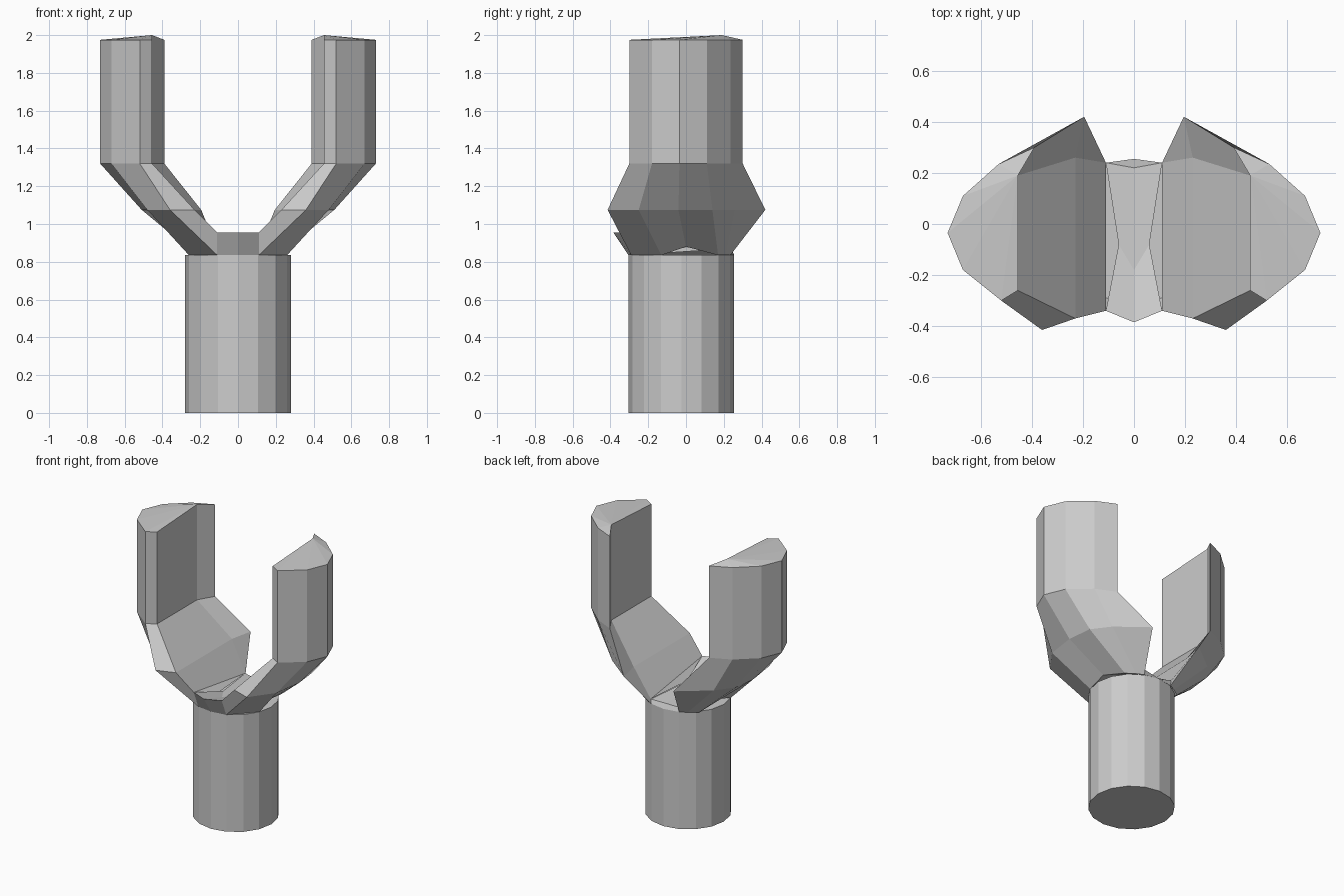
import bpy, bmesh
from math import sin, cos, pi

if "Cube" in bpy.data.objects:
    bpy.data.objects.remove(bpy.data.objects["Cube"], do_unlink=True)

grey = bpy.data.materials.new("plain grey")
grey.use_nodes = True
grey.diffuse_color = (0.6, 0.6, 0.6, 1)
grey.node_tree.nodes["Principled BSDF"].inputs["Base Color"].default_value = (0.6, 0.6, 0.6, 1)


def finish(name, bm, mirror=False):
    bmesh.ops.recalc_face_normals(bm, faces=bm.faces)
    mesh = bpy.data.meshes.new(name)
    bm.to_mesh(mesh)
    bm.free()
    mesh.materials.append(grey)
    obj = bpy.data.objects.new(name, mesh)
    bpy.context.collection.objects.link(obj)
    if mirror:
        obj.modifiers.new("mirror", "MIRROR").use_clip = True
    return obj


def bridge(bm, a, b):
    n = len(a)
    for i in range(n):
        j = (i + 1) % n
        bm.faces.new((a[i], a[j], b[j], b[i]))


# Handle: a sixteen-sided post
bm = bmesh.new()
rings = []
for z in (0, 0.835):
    rings.append([bm.verts.new((0.28 * sin(i * pi / 8), 0.28 * cos(i * pi / 8) - 0.025, z))
                  for i in range(16)])
bridge(bm, *rings)
for ring in rings:
    bm.faces.new(ring)
finish("handle", bm)

# Prongs: one section lofted from the handle rim to the tip, then mirrored
section = [(0.39, 0.30), (0.53, 0.235), (0.67, 0.11), (0.73, -0.035),
           (0.67, -0.18), (0.52, -0.30), (0.455, -0.26), (0.455, 0.19)]
root = [(0.11, 0.235, 0.835), (0.16, 0.21, 0.835), (0.22, 0.17, 0.835), (0.26, 0.0, 0.88),
        (0.26, -0.13, 0.835), (0.11, -0.29, 0.835), (0.11, -0.34, 0.955), (0.11, 0.24, 0.87)]
elbow = [(0.195, 0.42), (0.40, 0.26), (0.49, 0.14), (0.51, -0.04),
         (0.48, -0.25), (0.36, -0.415), (0.23, -0.37), (0.23, 0.26)]
bm = bmesh.new()
levels = [root,
          [(x, y, 1.075) for x, y in elbow],
          [(x, y, 1.32) for x, y in section],
          [(x, y, 1.975) for x, y in section]]
loops = [[bm.verts.new(p) for p in level] for level in levels]
for low, high in zip(loops, loops[1:]):
    bridge(bm, low, high)
bm.faces.new(loops[0])
tip = loops[-1]
tip[-1].co.z = 2.0
for i in range(6):
    bm.faces.new((tip[-1], tip[i], tip[i + 1]))
finish("prongs", bm, mirror=True)

# Fork web: a pointed front lip dipping to a low saddle at the back
bm = bmesh.new()
side = [(0.11, -0.34, 0.955), (0.06, -0.08, 0.88), (0.11, 0.24, 0.87),
        (0.11, 0.235, 0.835), (0.11, -0.29, 0.835)]
middle = [(0, -0.385, 0.955), (0, -0.18, 0.89), (0, 0.22, 0.86),
          (0, 0.255, 0.835), (0, -0.305, 0.835)]
bridge(bm, [bm.verts.new(p) for p in side], [bm.verts.new(p) for p in middle])
finish("fork_web", bm, mirror=True)
